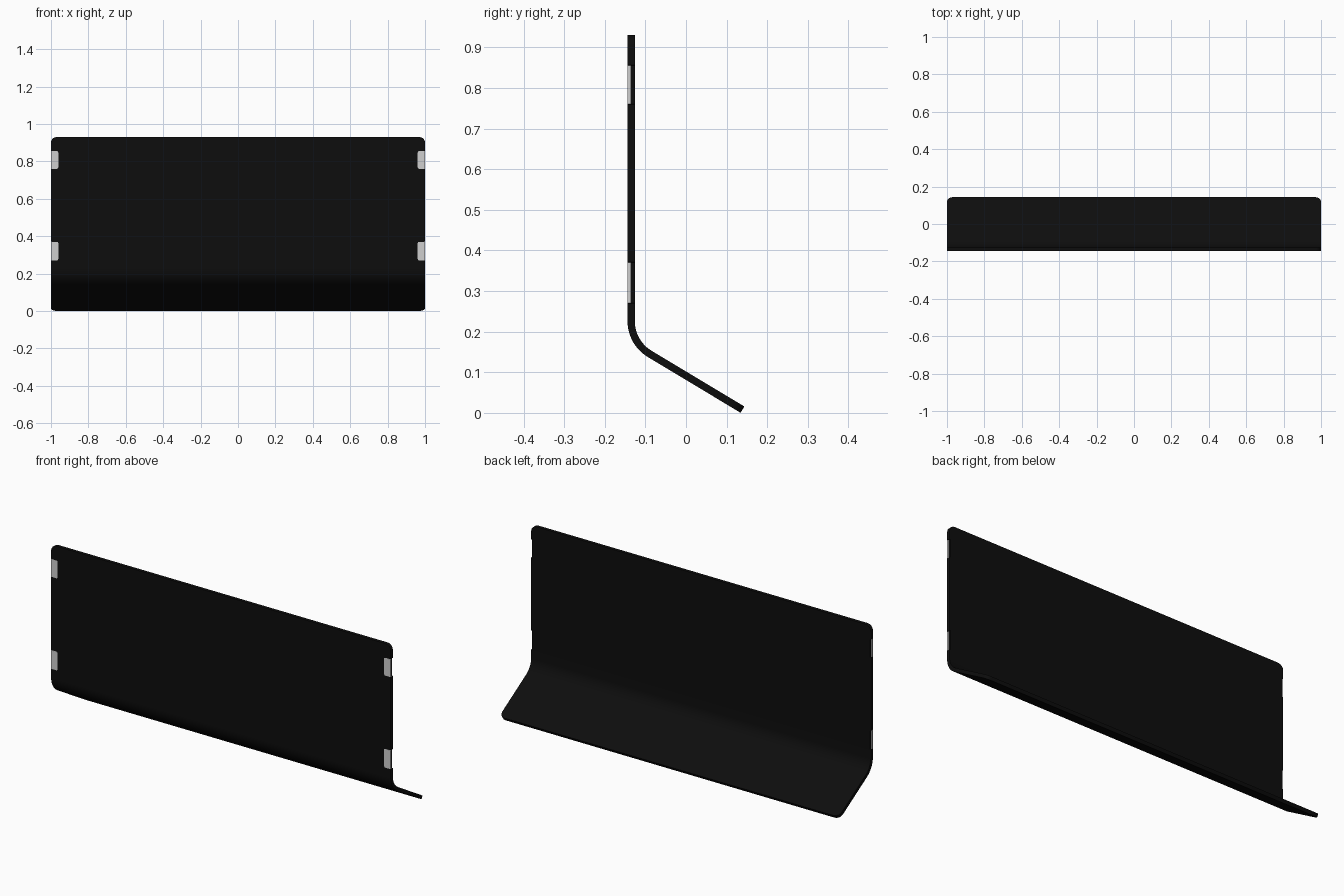
import bpy
import bmesh
from math import sin, cos, tan, radians, pi

cube = bpy.data.objects.get("Cube")
if cube:
    bpy.data.objects.remove(cube, do_unlink=True)


def material(name, value):
    m = bpy.data.materials.new(name)
    m.use_nodes = True
    colour = (value, value, value, 1)
    m.diffuse_color = colour
    m.node_tree.nodes["Principled BSDF"].inputs["Base Color"].default_value = colour
    return m


def make_object(name, bm, mat):
    bmesh.ops.recalc_face_normals(bm, faces=bm.faces)
    mesh = bpy.data.meshes.new(name)
    bm.to_mesh(mesh)
    bm.free()
    mesh.materials.append(mat)
    obj = bpy.data.objects.new(name, mesh)
    bpy.context.collection.objects.link(obj)
    bpy.ops.object.select_all(action="DESELECT")
    obj.select_set(True)
    bpy.context.view_layer.objects.active = obj
    return obj


black = material("black", 0.004)
grey = material("light grey", 0.62)

THICK = 0.018
WALL_Y = -0.135
TOP = 0.93
END_Y, END_Z = 0.139, 0.008
SLOPE = radians(31)
RADIUS = 0.094
CORNER = 0.03
TABS = [(0.76, 0.855), (0.27, 0.37)]

# Bent sheet: rows of (half width, y, z) from the top edge to the lip
rows = []
for i in range(5):
    a = i / 4 * pi / 2
    rows.append((1 - CORNER * (1 - sin(a)), WALL_Y, TOP - CORNER * (1 - cos(a))))
for low, high in TABS:
    rows += [(1, WALL_Y, high + 0.001), (0.996, WALL_Y, high),
             (0.996, WALL_Y, low), (1, WALL_Y, low - 0.001)]

turn = pi / 2 - SLOPE
corner_z = END_Z + (END_Y - WALL_Y) * tan(SLOPE)
bend_z = corner_z + RADIUS * tan(turn / 2)
for i in range(13):
    a = turn * i / 12
    rows.append((1, WALL_Y + RADIUS * (1 - cos(a)), bend_z - RADIUS * sin(a)))

for i in range(5):
    a = i / 4 * pi / 2
    back = CORNER * (1 - sin(a))
    rows.append((1 - CORNER * (1 - cos(a)),
                 END_Y - back * cos(SLOPE), END_Z + back * sin(SLOPE)))

bm = bmesh.new()
pairs = [[bm.verts.new((s * w, y, z)) for s in (-1, 1)] for w, y, z in rows]
for (a, b), (c, d) in zip(pairs, pairs[1:]):
    bm.faces.new((a, b, d, c))
sheet = make_object("bent_sheet", bm, black)
solid = sheet.modifiers.new("thickness", "SOLIDIFY")
solid.thickness = THICK
solid.offset = 0
bpy.ops.object.modifier_apply(modifier=solid.name)
bpy.ops.object.shade_smooth_by_angle(angle=radians(30))

# Pads set into the front face at both side edges, inner corners rounded
FRONT = WALL_Y - THICK / 2 - 0.0006
r = 0.008
for side, label in ((1, "left"), (-1, "right")):
    for (low, high), level in zip(TABS, ("upper", "lower")):
        outline = [(1, low), (1, high)]
        for start, cz in ((pi / 2, high - r), (pi, low + r)):
            for i in range(4):
                a = start + i / 3 * pi / 2
                outline.append((0.961 + r + r * cos(a), cz + r * sin(a)))
        bm = bmesh.new()
        face = bm.faces.new([bm.verts.new((side * x, FRONT, z)) for x, z in outline])
        grown = bmesh.ops.extrude_face_region(bm, geom=[face])["geom"]
        bmesh.ops.translate(bm, vec=(0, 0.0096, 0),
                            verts=[v for v in grown if isinstance(v, bmesh.types.BMVert)])
        make_object(f"{level}_{label}_pad", bm, grey)
